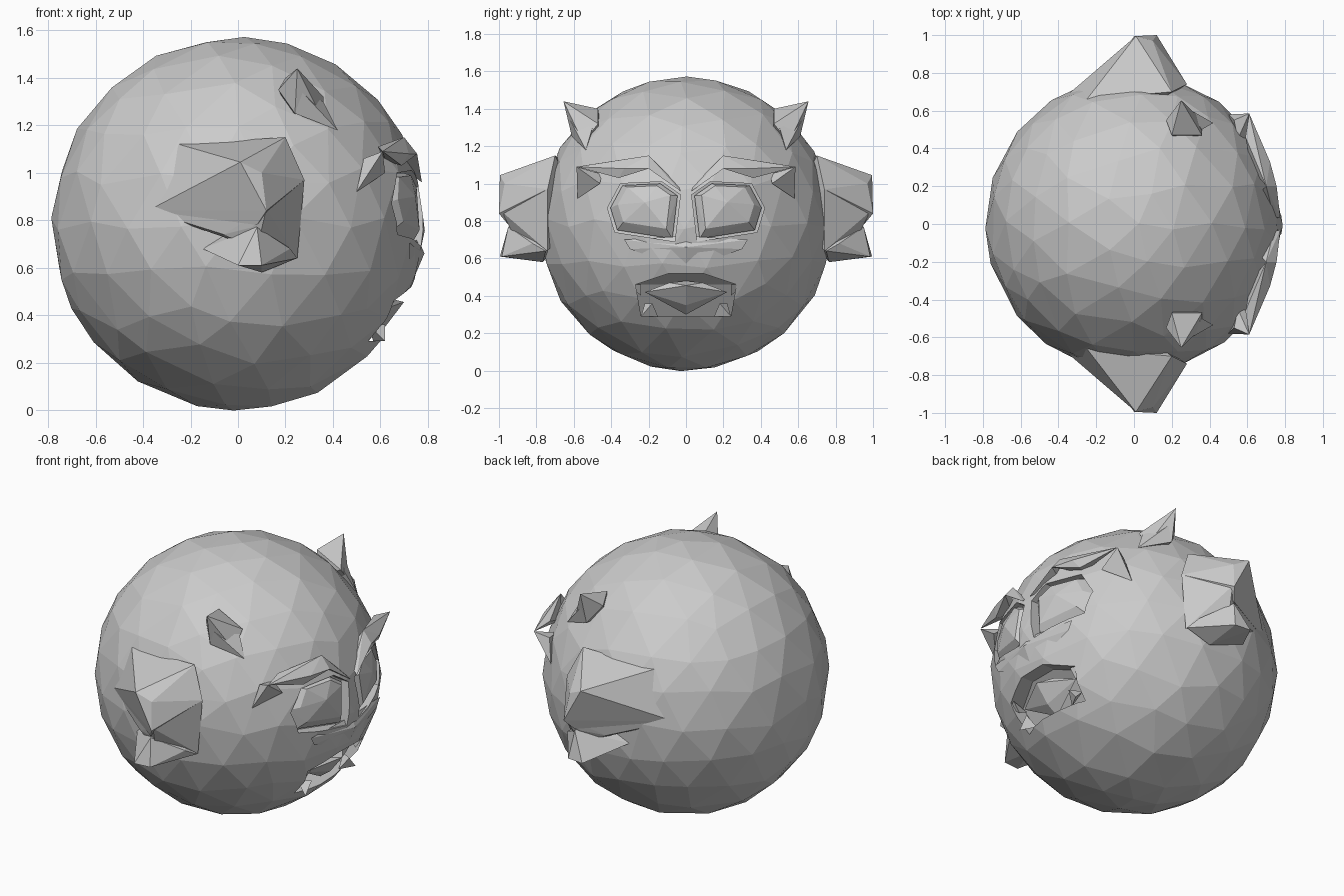
import bpy, bmesh, math, random
from mathutils import Vector

if "Cube" in bpy.data.objects:
    bpy.data.objects.remove(bpy.data.objects["Cube"])

random.seed(4)
R, CZ = 0.788, 0.785

grey = bpy.data.materials.new("stone grey")
grey.diffuse_color = (0.6, 0.6, 0.6, 1)
grey.use_nodes = True
grey.node_tree.nodes["Principled BSDF"].inputs["Base Color"].default_value = grey.diffuse_color


def finish(name, bm):
    bmesh.ops.recalc_face_normals(bm, faces=bm.faces)
    me = bpy.data.meshes.new(name)
    bm.to_mesh(me)
    bm.free()
    me.materials.append(grey)
    ob = bpy.data.objects.new(name, me)
    bpy.context.collection.objects.link(ob)
    return ob


def add_hull(bm, pts):
    """Convex facetted solid around the given points."""
    vs = [bm.verts.new(p) for p in pts]
    res = bmesh.ops.convex_hull(bm, input=vs)
    junk = [g for g in res["geom_interior"] if isinstance(g, bmesh.types.BMVert)]
    bmesh.ops.delete(bm, geom=junk, context="VERTS")


def pair(name, groups):
    """Solids on the +y side, repeated on the -y side."""
    bm = bmesh.new()
    for s in (1, -1):
        for pts in groups:
            add_hull(bm, [(x, s * y, z) for x, y, z in pts])
    return finish(name, bm)


def face_pt(y, z, lift=0.0):
    """Point on the ball's +x side, pushed out by lift."""
    r = R + lift
    return (math.sqrt(max(r * r - y * y - (z - CZ) ** 2, 0)), y, z)


def carve(body, cutter):
    cutter.hide_render = True
    mod = body.modifiers.new("carve", "BOOLEAN")
    mod.operation, mod.solver, mod.object = "DIFFERENCE", "EXACT", cutter
    bpy.context.view_layer.objects.active = body
    bpy.ops.object.modifier_apply(modifier=mod.name)
    bpy.data.objects.remove(cutter)


# Faceted ball head with slightly irregular facets
bm = bmesh.new()
bmesh.ops.create_icosphere(bm, subdivisions=3, radius=R)
for v in bm.verts:
    j = Vector([random.uniform(-0.035, 0.035) for _ in range(3)])
    v.co = (v.co + j).normalized() * R
    v.co.z += CZ
head = finish("head", bm)

# Eye sockets
eye = [(0.35, 1.0), (0.42, 0.87), (0.38, 0.74), (0.06, 0.69), (0.03, 0.94), (0.13, 1.01)]
carve(head, pair("socket_cutter", [[face_pt(y, z, -0.06) for y, z in eye]
                                   + [face_pt(y, z, 0.12) for y, z in eye]]))

# Mouth hollow
mouth = [(0.09, 0.52), (0.27, 0.46), (0.24, 0.29)]
mouth += [(-y, z) for y, z in mouth]
bm = bmesh.new()
add_hull(bm, [face_pt(y, z, -0.08) for y, z in mouth]
         + [face_pt(y, z, 0.12) for y, z in mouth])
carve(head, finish("mouth_cutter", bm))

# Eyes: bulging facetted plates inside the sockets
cy, cz = 0.22, 0.88
ring = [(cy + (y - cy) * 0.92, cz + (z - cz) * 0.92) for y, z in eye]
core = [(cy + (y - cy) * 0.72, cz + 0.015 + (z - cz) * 0.72) for y, z in eye]
pair("eyes", [[face_pt(y, z, -0.09) for y, z in ring]
              + [face_pt(y, z, -0.045) for y, z in ring]
              + [face_pt(y, z, -0.015) for y, z in core]
              + [face_pt(cy, cz + 0.02, 0.0)]])

# Brows: angular ridges rising to an outer point
pair("brows", [
    [(0.61, 0.585, 1.09), (0.59, 0.46, 1.11), (0.69, 0.36, 1.03),
     (0.72, 0.33, 1.08), (0.70, 0.20, 1.15), (0.755, 0.20, 1.08), (0.62, 0.3, 1.05)],
    [(0.70, 0.20, 1.15), (0.755, 0.20, 1.08), (0.73, 0.14, 1.04),
     (0.775, 0.03, 0.96), (0.74, 0.04, 0.99), (0.65, 0.15, 1.05)],
    [(0.61, 0.585, 1.09), (0.53, 0.55, 1.06), (0.50, 0.58, 0.92),
     (0.62, 0.46, 1.0), (0.55, 0.45, 1.05)],
])

# Cheek ridge beneath the eyes
bm = bmesh.new()
add_hull(bm, [(0.76, 0, 0.72), (0.786, 0, 0.66), (0.72, 0.33, 0.70), (0.72, -0.33, 0.70),
              (0.72, 0.3, 0.65), (0.72, -0.3, 0.65), (0.735, 0, 0.54)])
finish("cheek_ridge", bm)

# Lower lip with pointed corners
bm = bmesh.new()
add_hull(bm, [(0.70, 0, 0.455), (0.60, 0, 0.48), (0.64, 0.09, 0.47), (0.64, -0.09, 0.47),
              (0.60, 0.22, 0.42), (0.60, -0.22, 0.42), (0.62, 0, 0.35), (0.55, 0, 0.3)])
finish("lower_lip", bm)
pair("lip_corners", [
    [(0.66, 0.24, 0.46), (0.63, 0.31, 0.46), (0.62, 0.24, 0.40), (0.55, 0.26, 0.44)],
    [(0.62, 0.24, 0.29), (0.57, 0.15, 0.29), (0.62, 0.18, 0.36), (0.55, 0.22, 0.36)],
])

# Side ears: broad at the back, folding to a jagged outer rim
back_mid, front_mid = (-0.38, 0.66, 0.84), (0.28, 0.74, 0.97)
inner = (0, 0.55, 0.85)
pair("ears", [
    # upper lobe
    [inner, back_mid, (-0.25, 0.66, 1.12), (0.2, 0.70, 1.15), (0.10, 0.80, 1.10), front_mid,
     (0.01, 0.995, 1.045), (0.10, 0.97, 1.0), (0.12, 1.0, 0.84), (0.08, 0.95, 0.78)],
    # middle bridge
    [inner, back_mid, front_mid, (0.25, 0.74, 0.64), (0.12, 0.985, 0.85),
     (0.06, 0.93, 0.77), (-0.06, 0.85, 0.74), (0.08, 0.9, 0.68)],
    # lower lobe
    [inner, (-0.15, 0.75, 0.68), (0.25, 0.75, 0.64), (0.10, 0.765, 0.58),
     (0.0, 0.995, 0.61), (0.10, 0.985, 0.61), (0.08, 0.95, 0.77), (0.22, 0.82, 0.68)],
])

# Horns on the crown
pair("horns", [[(0.25, 0.655, 1.44), (0.17, 0.55, 1.35), (0.24, 0.61, 1.25), (0.20, 0.47, 1.40),
                (0.36, 0.47, 1.32), (0.36, 0.55, 1.22), (0.22, 0.45, 1.25)],
               [(0.27, 0.62, 1.34), (0.42, 0.535, 1.18), (0.36, 0.50, 1.30),
                (0.24, 0.61, 1.25), (0.26, 0.5, 1.25)]])
